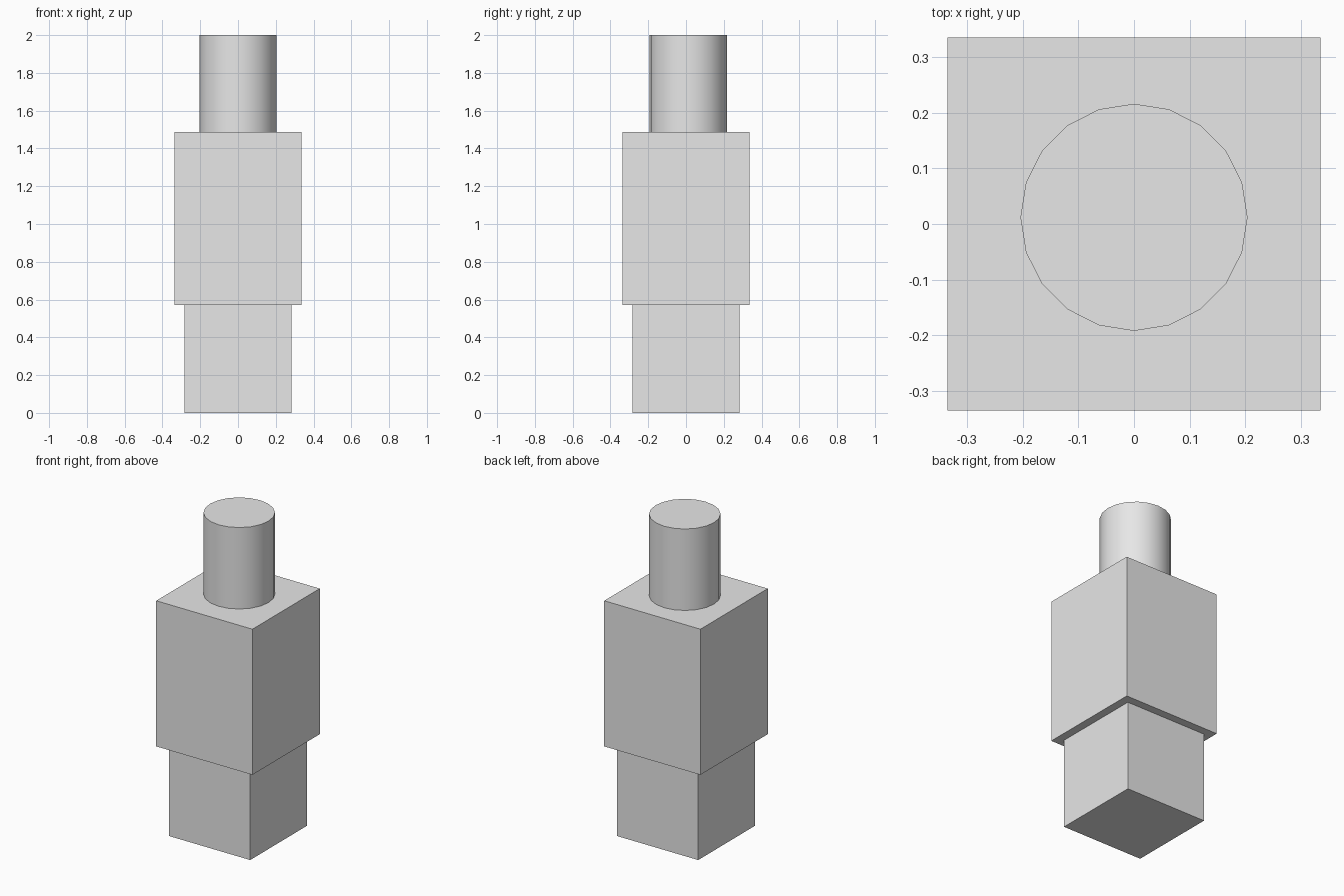
import bpy
from math import radians

cube = bpy.data.objects.get("Cube")
if cube:
    bpy.data.objects.remove(cube, do_unlink=True)

# Single plain grey
grey = bpy.data.materials.new("light_grey")
grey.use_nodes = True
colour = (0.8, 0.8, 0.8, 1.0)
grey.diffuse_color = colour
grey.node_tree.nodes["Principled BSDF"].inputs["Base Color"].default_value = colour


def finish(name):
    obj = bpy.context.object
    obj.name = obj.data.name = name
    obj.data.materials.append(grey)
    return obj


def square_block(name, width, bottom, top):
    bpy.ops.mesh.primitive_cube_add(size=1, location=(0, 0, (bottom + top) / 2))
    obj = finish(name)
    obj.scale = (width, width, top - bottom)
    bpy.ops.object.transform_apply(location=False, rotation=False, scale=True)
    return obj


BASE_TOP, BODY_TOP, POST_TOP = 0.57, 1.487, 2.0

# Stacked square blocks
square_block("base_block", 0.567, 0, BASE_TOP)
square_block("body_block", 0.67, BASE_TOP, BODY_TOP)

# Round post, set slightly towards the back
bpy.ops.mesh.primitive_cylinder_add(
    vertices=20, radius=0.204, depth=POST_TOP - BODY_TOP,
    location=(0, 0.012, (BODY_TOP + POST_TOP) / 2))
finish("top_post")
bpy.ops.object.shade_smooth_by_angle(angle=radians(30))
